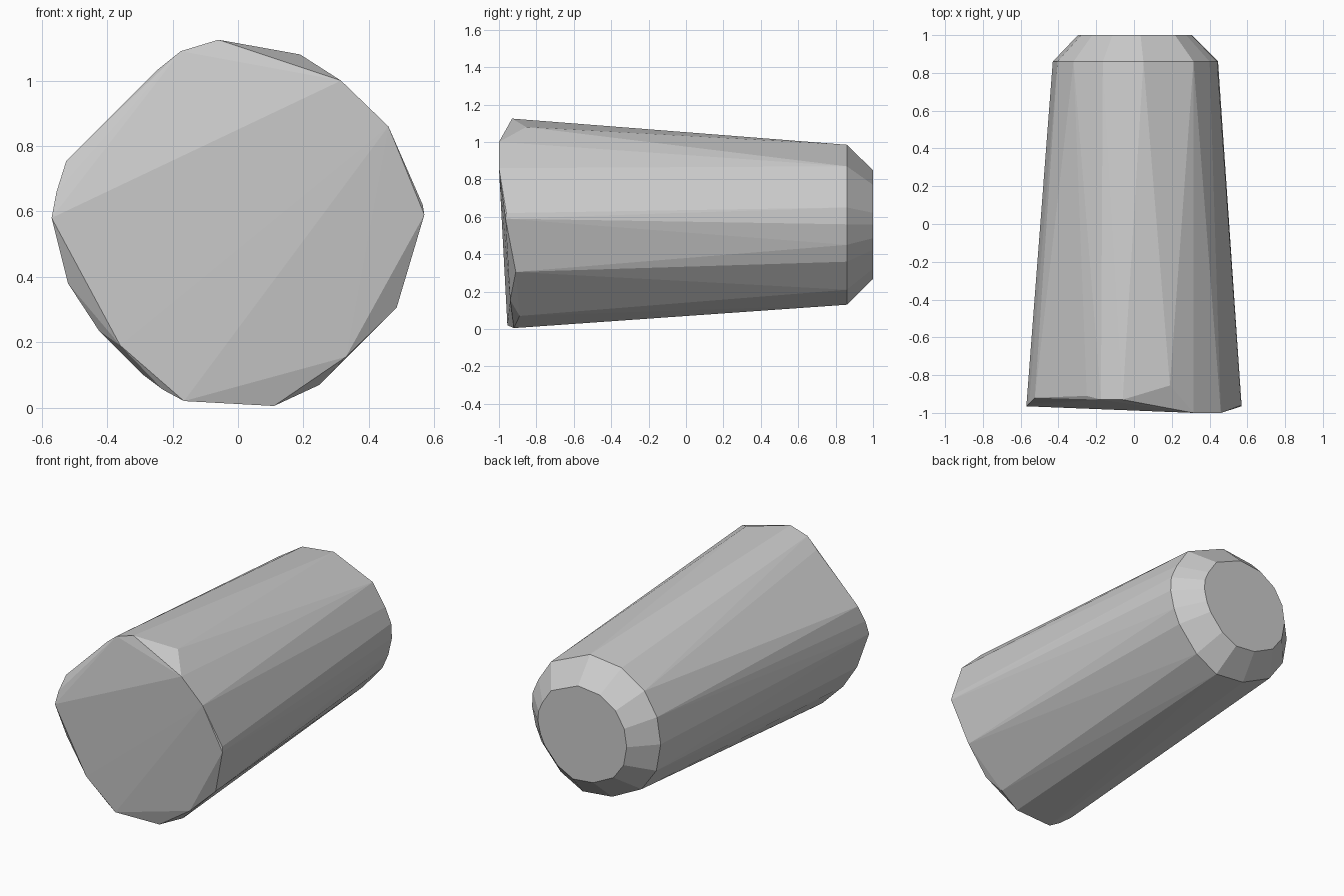
import bpy, bmesh

# Wide front end: irregular cut rim (x, y, z)
front = [(-.06, -.93, 1.125), (.19, -.855, 1.08), (.315, -1, 1.0), (.46, -1, .86),
         (.565, -.96, .62), (.57, -.965, .59), (.485, -.91, .305), (.33, -.94, .155),
         (.25, -.89, .07), (.11, -.92, .005), (-.165, -.955, .02), (-.23, -.94, .055),
         (-.29, -.91, .1), (-.36, -.96, .19), (-.425, -.92, .235), (-.52, -.92, .38),
         (-.57, -.965, .58), (-.555, -.95, .66), (-.525, -.92, .755),
         (-.425, -.94, .8), (-.25, -.91, 1.03), (-.175, -.93, 1.09)]

# Narrow back end: outline (x, z), repeated smaller for the chamfered cap
back = [(.445, .56), (.44, .65), (.4, .74), (.315, .87), (.05, .985), (-.165, .96),
        (-.32, .86), (-.405, .72), (-.43, .56), (-.4, .39), (-.3, .25), (-.1, .15),
        (.1, .13), (.25, .21), (.38, .36), (.42, .45)]
ring = [(x, .86, z) for x, z in back]
cap = [(x * .69, 1.0, .56 + (z - .56) * .68) for x, z in back]

# Tapered faceted body wrapped around the two ends
bm = bmesh.new()
for p in front + ring + cap:
    bm.verts.new(p)
res = bmesh.ops.convex_hull(bm, input=bm.verts[:])
loose = [v for v in bm.verts if not v.link_faces]
bmesh.ops.delete(bm, geom=loose, context='VERTS')
bmesh.ops.dissolve_limit(bm, angle_limit=.01, verts=bm.verts[:], edges=bm.edges[:])
bmesh.ops.recalc_face_normals(bm, faces=bm.faces[:])
mesh = bpy.data.meshes.new("tapered_body")
bm.to_mesh(mesh)
bm.free()
bpy.context.collection.objects.link(bpy.data.objects.new("tapered_body", mesh))
